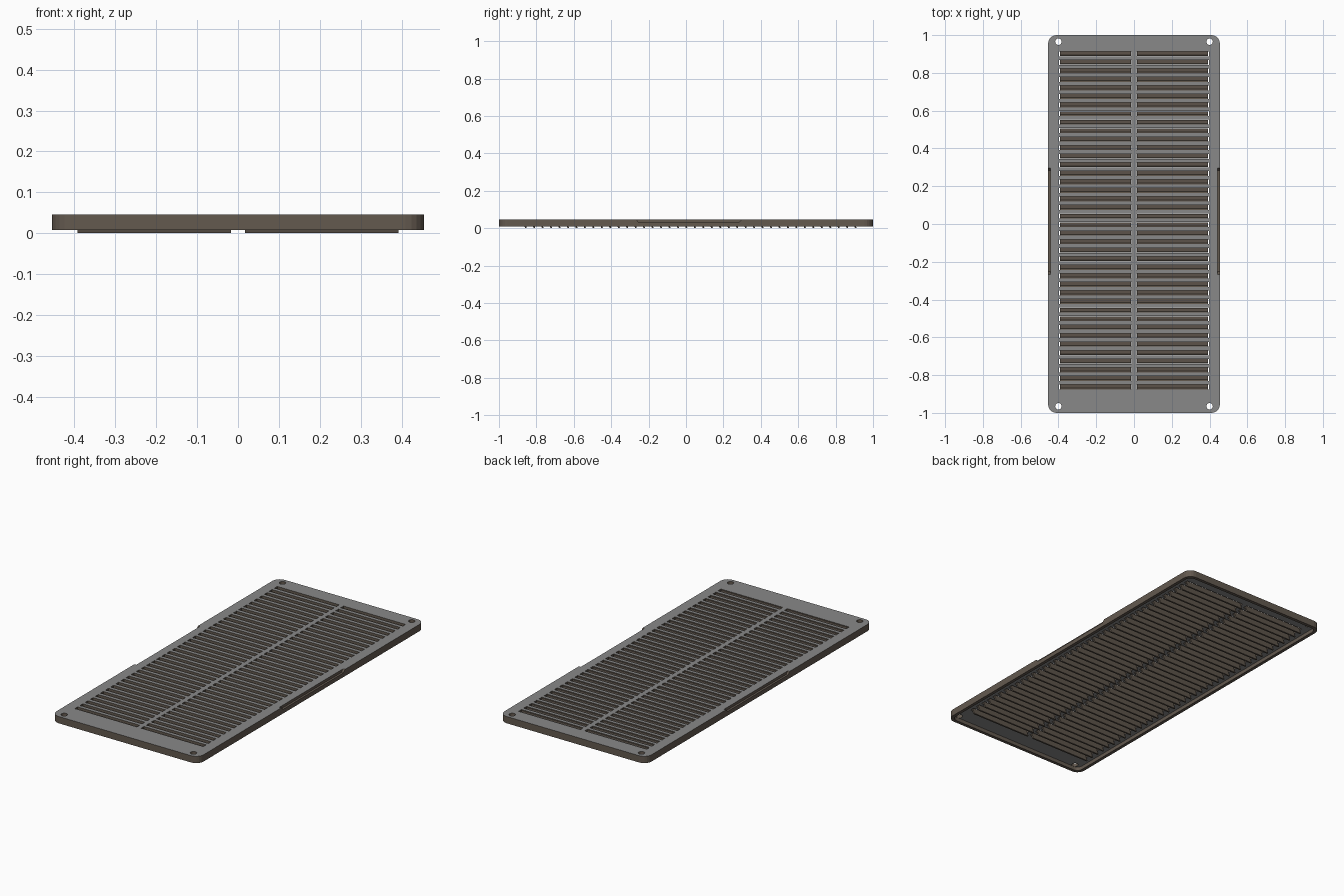
import bpy, bmesh, math
from mathutils import Matrix, Vector

if "Cube" in bpy.data.objects:
    bpy.data.objects.remove(bpy.data.objects["Cube"])

W, L = 0.455, 1.0            # half width, half length
Z_RIM, Z_UNDER, Z_TOP = 0.008, 0.029, 0.046
ROWS, Y_FIRST, Y_LAST = 40, -0.863, 0.901
SLOT_IN, SLOT_OUT, SLOT_H = 0.013, 0.397, 0.026


def material(name, rgb):
    m = bpy.data.materials.new(name)
    m.diffuse_color = (*rgb, 1)
    m.use_nodes = True
    m.node_tree.nodes["Principled BSDF"].inputs["Base Color"].default_value = m.diffuse_color
    return m


GREY = material("plate grey", (0.25, 0.25, 0.25))
BROWN = material("dark brown", (0.125, 0.10, 0.078))


def make(name, bm, *mats):
    bmesh.ops.recalc_face_normals(bm, faces=bm.faces)
    me = bpy.data.meshes.new(name)
    bm.to_mesh(me)
    bm.free()
    ob = bpy.data.objects.new(name, me)
    bpy.context.collection.objects.link(ob)
    for m in mats:
        me.materials.append(m)
    return ob


def prism(bm, pts, offset):
    """Extrude a closed 3D outline along an offset vector."""
    a = [bm.verts.new(p) for p in pts]
    b = [bm.verts.new(Vector(p) + Vector(offset)) for p in pts]
    bm.faces.new(a)
    bm.faces.new(b[::-1])
    n = len(pts)
    for i in range(n):
        bm.faces.new((a[i], b[i], b[(i + 1) % n], a[(i + 1) % n]))


def rounded(hx, hy, r, z, seg=5):
    pts = []
    for q, (sx, sy) in enumerate([(1, 1), (-1, 1), (-1, -1), (1, -1)]):
        for i in range(seg + 1):
            a = math.pi / 2 * (q + i / seg)
            pts.append((sx * (hx - r) + r * math.cos(a),
                        sy * (hy - r) + r * math.sin(a), z))
    return pts


def cut(ob, cutter):
    m = ob.modifiers.new("cut", 'BOOLEAN')
    m.operation, m.solver, m.object = 'DIFFERENCE', 'EXACT', cutter
    bpy.context.view_layer.objects.active = ob
    bpy.ops.object.modifier_apply(modifier=m.name)
    bpy.data.objects.remove(cutter)


rows = [Y_FIRST + (Y_LAST - Y_FIRST) * i / (ROWS - 1) for i in range(ROWS)]

# Plate with downturned rim
bm = bmesh.new()
prism(bm, rounded(W, L, 0.045, Z_RIM), (0, 0, Z_TOP - Z_RIM))
plate = make("vent_plate", bm, GREY, BROWN)

# Hollow underside
bm = bmesh.new()
prism(bm, rounded(W - 0.018, L - 0.018, 0.03, -0.02), (0, 0, Z_UNDER + 0.02))
cut(plate, make("underside_cutter", bm))

# Slots, screw holes and side notches
bm = bmesh.new()
for s in (-1, 1):
    for y in rows:
        y0, y1 = y - SLOT_H / 2, y + SLOT_H / 2
        prism(bm, [(s * SLOT_IN, y0, 0.02), (s * SLOT_OUT, y0, 0.02),
                   (s * SLOT_OUT, y1, 0.02), (s * SLOT_IN, y1, 0.02)], (0, 0, 0.05))
    for t in (-1, 1):
        bmesh.ops.create_cone(bm, cap_ends=True, segments=16, radius1=0.017,
                              radius2=0.017, depth=0.1,
                              matrix=Matrix.Translation((s * 0.4, t * 0.965, 0.04)))
    prism(bm, [(s * 0.443, -0.252, 0.031), (s * 0.443, 0.282, 0.031),
               (s * 0.443, 0.305, 0.055), (s * 0.443, -0.275, 0.055)], (s * 0.05, 0, 0))
cut(plate, make("opening_cutter", bm))

# Flat sheet is grey; rim, slot walls and notches are brown
for p in plate.data.polygons:
    z = p.center.z
    sheet = abs(p.normal.z) > 0.9 and (z > Z_TOP - 0.002 or abs(z - Z_UNDER) < 0.001)
    p.material_index = 0 if sheet else 1

# Slanted louvre blades, hanging just below the rim
bm = bmesh.new()
for s in (-1, 1):
    for y in rows:
        x = s * 0.017
        prism(bm, [(x, y - 0.0125, 0.043), (x, y - 0.006, 0.043),
                   (x, y + 0.0125, 0.0), (x, y + 0.003, 0.0)], (s * 0.375, 0, 0))
make("louvre_blades", bm, BROWN)
